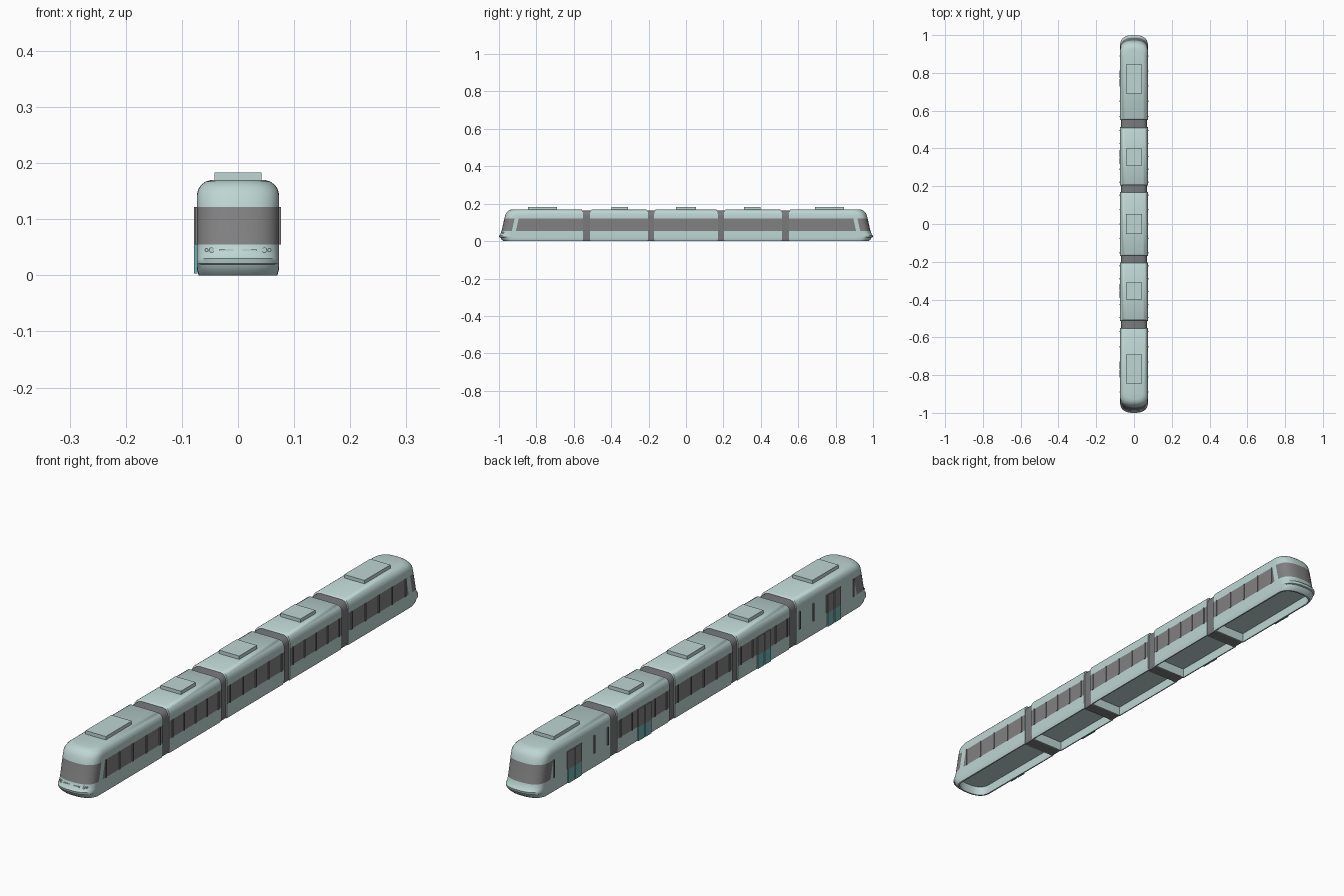
import bpy, bmesh, math

cube = bpy.data.objects.get("Cube")
if cube:
    bpy.data.objects.remove(cube)


def material(name, r, g, b):
    m = bpy.data.materials.new(name)
    m.use_nodes = True
    m.diffuse_color = (r, g, b, 1)
    m.node_tree.nodes["Principled BSDF"].inputs["Base Color"].default_value = (r, g, b, 1)
    return m


PAINT = material("pale_teal_paint", 0.51, 0.67, 0.65)
GLASS = material("grey_glass", 0.22, 0.22, 0.225)
RUBBER = material("dark_grey_rubber", 0.19, 0.195, 0.2)
DOOR = material("teal_door", 0.16, 0.44, 0.44)

BAND_LOW, BAND_HIGH = 0.055, 0.122
HALF_W = 0.0735
NOSE_DEPTH, NOSE_POWER = 0.055, 2.5

# height, half width, nose reach, inset of the flat ends
BODY = [
    (0.0, 0.070, 0.976, 0.003), (0.010, 0.073, 0.988, 0),
    (0.019, HALF_W, 0.992, 0), (0.021, HALF_W, 0.998, 0),
    (0.030, HALF_W, 1.0, 0), (0.036, HALF_W, 0.993, 0),
    (BAND_LOW, HALF_W, 0.986, 0), (BAND_HIGH, HALF_W, 0.971, 0),
    (0.143, HALF_W, 0.965, 0), (0.153, 0.071, 0.959, 0.001),
    (0.161, 0.066, 0.951, 0.003), (0.167, 0.058, 0.941, 0.006),
    (0.170, 0.048, 0.928, 0.011),
]


def nose_y(x, w, reach):
    t = max(0, 1 - abs(x / w) ** NOSE_POWER)
    return reach - NOSE_DEPTH + NOSE_DEPTH * t ** (1 / NOSE_POWER)


def box_plan(w, y0, y1):
    return [(w, y0), (w, y1), (-w, y1), (-w, y0)]


def cab_plan(w, y0, reach):
    # straight side, windscreen pillar, then the rounded nose
    root = reach - NOSE_DEPTH
    side = [(w, y0), (w, root - 0.022)]
    xs = [w * math.cos(math.pi * i / 20) for i in range(21)]
    nose = [(x, nose_y(x, w, reach)) for x in xs]
    return side + nose + [(-x, y) for x, y in reversed(side)]


def finish(bm, name, mats):
    bmesh.ops.recalc_face_normals(bm, faces=bm.faces)
    mesh = bpy.data.meshes.new(name)
    bm.to_mesh(mesh)
    bm.free()
    for m in mats:
        mesh.materials.append(m)
    ob = bpy.data.objects.new(name, mesh)
    bpy.context.collection.objects.link(ob)
    return ob


def smooth(ob):
    bpy.ops.object.select_all(action='DESELECT')
    ob.select_set(True)
    bpy.context.view_layer.objects.active = ob
    bpy.ops.object.shade_smooth_by_angle(angle=math.radians(35))


def loft(name, rings, mats, end=1, banded=True, pillars=(), hollow=True):
    """Stack plan outlines given as (z, points) into one closed shell."""
    bm = bmesh.new()
    rows = [[bm.verts.new((x, y * end, z)) for x, y in pts] for z, pts in rings]
    n = len(rows[0])
    for k in range(len(rows) - 1):
        for i in range(n):
            j = (i + 1) % n
            f = bm.faces.new((rows[k][i], rows[k][j], rows[k + 1][j], rows[k + 1][i]))
            in_band = abs(rings[k][0] - BAND_LOW) < 1e-4
            if banded and in_band and i != n - 1 and i not in pillars:
                f.material_index = 1
    bm.faces.new(rows[-1])
    floor = bm.faces.new(rows[0])
    bmesh.ops.recalc_face_normals(bm, faces=bm.faces)
    if hollow:
        # open recess under the floor
        bmesh.ops.inset_region(bm, faces=[floor], thickness=0.006)
        ext = bmesh.ops.extrude_face_region(bm, geom=[floor])
        verts = [v for v in ext["geom"] if isinstance(v, bmesh.types.BMVert)]
        bmesh.ops.translate(bm, verts=verts, vec=(0, 0, 0.035))
        if floor.is_valid:
            bmesh.ops.delete(bm, geom=[floor], context='FACES_ONLY')
    ob = finish(bm, name, mats)
    smooth(ob)
    return ob


def box(name, x0, x1, y0, y1, z0, z1, mat):
    bm = bmesh.new()
    bmesh.ops.create_cube(bm, size=1)
    for v in bm.verts:
        v.co.x = x0 if v.co.x < 0 else x1
        v.co.y = y0 if v.co.y < 0 else y1
        v.co.z = z0 if v.co.z < 0 else z1
    return finish(bm, name, [mat])


def headlight(name, x, z, radius):
    bm = bmesh.new()
    bmesh.ops.create_cone(bm, cap_ends=True, segments=16, radius1=radius,
                          radius2=radius, depth=0.008)
    ob = finish(bm, name, [PAINT])
    ob.rotation_euler.x = math.pi / 2
    ob.location = (x, -nose_y(x, HALF_W, 0.989), z)


# Cab cars at both ends
for end, label in ((-1, "front"), (1, "rear")):
    rings = [(z, cab_plan(w, 0.55 + i, reach)) for z, w, reach, i in BODY]
    loft(label + "_cab_body", rings, [PAINT, GLASS], end, pillars=(1, 23))

# Three passenger cars; the side bands are glazed, the ends stay painted
for label, y0, y1 in (("front", -0.513, -0.203), ("middle", -0.17, 0.17), ("rear", 0.203, 0.513)):
    rings = [(z, box_plan(w, y0 + i, y1 - i)) for z, w, _, i in BODY]
    loft(label + "_passenger_body", rings, [PAINT, GLASS], pillars=(1,))

# Bellows between the cars
for label, y in (("outer_front", -0.5315), ("inner_front", -0.1865),
                 ("inner_rear", 0.1865), ("outer_rear", 0.5315)):
    rings = [(z * 0.965, box_plan(w * 0.95, y - 0.0215, y + 0.0215)) for z, w, _, _ in BODY]
    loft(label + "_bellows", rings, [RUBBER], banded=False, hollow=False)

# Roof equipment boxes
for y, half in ((-0.768, 0.077), (-0.355, 0.044), (0, 0.053), (0.355, 0.044), (0.768, 0.077)):
    box("roof_unit", -0.042, 0.042, y - half, y + half, 0.165, 0.183, PAINT)

# Window mullions on both sides
spans = [(-0.89, -0.57), (-0.495, -0.221), (-0.152, 0.152), (0.221, 0.495), (0.57, 0.89)]
for a, b in spans:
    for k in range(5):
        y = a + (b - a) * k / 4
        for s in (-1, 1):
            x0, x1 = sorted((s * 0.072, s * 0.0762))
            box("window_mullion", x0, x1, y - 0.003, y + 0.003, BAND_LOW, BAND_HIGH, GLASS)

# Double doors on one side
for y in (-0.77, -0.355, 0.355, 0.77):
    for s in (-1, 1):
        y0, y1 = sorted((y + s * 0.002, y + s * 0.038))
        box("door_panel", -0.078, -0.072, y0, y1, 0.003, BAND_LOW, DOOR)
        box("door_window", -0.078, -0.072, y0, y1, BAND_LOW, BAND_HIGH, GLASS)

# Lamps and slots on the front nose
for s in (-1, 1):
    headlight("outer_headlight", s * 0.056, 0.045, 0.003)
    headlight("inner_headlight", s * 0.047, 0.045, 0.0045)
    x0, x1 = sorted((s * 0.008, s * 0.033))
    y = -nose_y(0.02, HALF_W, 0.990)
    box("front_slot", x0, x1, y - 0.001, y + 0.006, 0.043, 0.047, PAINT)
